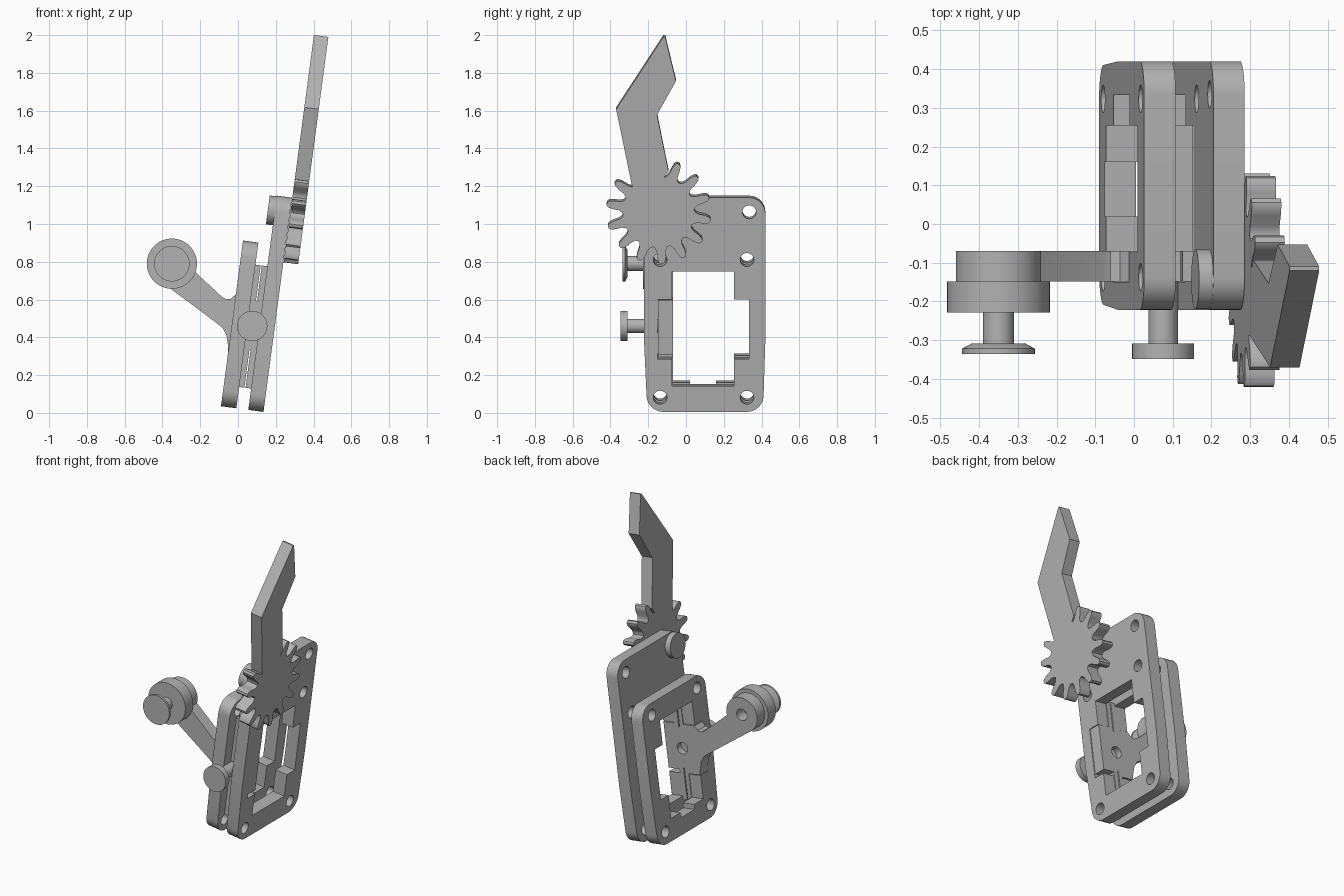
import bpy, bmesh
from math import sin, cos, pi, radians
from mathutils import Matrix, Vector

if "Cube" in bpy.data.objects:
    bpy.data.objects.remove(bpy.data.objects["Cube"])

# one plain grey for every part
grey = bpy.data.materials.new("plain grey")
grey.use_nodes = True
colour = (0.45, 0.45, 0.45, 1)
grey.diffuse_color = colour
grey.node_tree.nodes["Principled BSDF"].inputs["Base Color"].default_value = colour

TILT = Matrix.Rotation(radians(7.57), 4, 'Y')
FACE_X = Matrix(((0, 0, 1, 0), (1, 0, 0, 0), (0, 1, 0, 0), (0, 0, 0, 1)))
FACE_Y = Matrix(((1, 0, 0, 0), (0, 0, -1, 0), (0, 1, 0, 0), (0, 0, 0, 1)))


def finish(name, bm, matrix):
    """Tilt the mesh with the whole assembly, then colour and shade it."""
    bmesh.ops.transform(bm, matrix=TILT @ matrix, verts=bm.verts)
    bmesh.ops.remove_doubles(bm, verts=bm.verts, dist=0.0002)
    bmesh.ops.recalc_face_normals(bm, faces=bm.faces)
    mesh = bpy.data.meshes.new(name)
    bm.to_mesh(mesh)
    bm.free()
    mesh.materials.clear()
    mesh.materials.append(grey)
    obj = bpy.data.objects.new(name, mesh)
    bpy.context.collection.objects.link(obj)
    bpy.ops.object.select_all(action='DESELECT')
    obj.select_set(True)
    bpy.context.view_layer.objects.active = obj
    bpy.ops.object.shade_smooth_by_angle(angle=radians(35))


def slab(name, outlines, low, high, frame):
    """Flat cut part: first outline is the rim, the others are openings."""
    curve = bpy.data.curves.new(name, 'CURVE')
    curve.dimensions = '2D'
    curve.fill_mode = 'BOTH'
    curve.extrude = (high - low) / 2
    for points in outlines:
        spline = curve.splines.new('POLY')
        spline.points.add(len(points) - 1)
        for p, q in zip(spline.points, points):
            p.co = (q[0], q[1], 0, 1)
        spline.use_cyclic_u = True
    temp = bpy.data.objects.new(name, curve)
    bpy.context.collection.objects.link(temp)
    deps = bpy.context.evaluated_depsgraph_get()
    mesh = bpy.data.meshes.new_from_object(temp.evaluated_get(deps))
    bm = bmesh.new()
    bm.from_mesh(mesh)
    bpy.data.objects.remove(temp)
    bpy.data.curves.remove(curve)
    bpy.data.meshes.remove(mesh)
    finish(name, bm, frame @ Matrix.Translation((0, 0, (low + high) / 2)))


def disc(name, a, b, low, high, r1, frame, r2=None):
    bm = bmesh.new()
    bmesh.ops.create_cone(bm, cap_ends=True, segments=48, radius1=r1,
                          radius2=r1 if r2 is None else r2, depth=high - low)
    finish(name, bm, frame @ Matrix.Translation((a, b, (low + high) / 2)))


def arc(a, b, r, start=0, end=360, steps=32):
    return [(a + r * cos(radians(start + (end - start) * i / steps)),
             b + r * sin(radians(start + (end - start) * i / steps)))
            for i in range(steps)]


def rounded(corners, r, steps=8):
    """Replace every right-angled corner by a circular arc."""
    out = []
    n = len(corners)
    for i in range(n):
        p = Vector(corners[i])
        a = p + (Vector(corners[i - 1]) - p).normalized() * r
        c = p + (Vector(corners[(i + 1) % n]) - p).normalized() * r
        for k in range(steps + 1):
            t = k / steps
            wa, wp, wc = (1 - t) ** 2, 2 * t * (1 - t) * 0.707, t * t
            q = (a * wa + p * wp + c * wc) / (wa + wp + wc)
            out.append((q.x, q.y))
    return out


def window(floor, notch):
    """Cross-shaped opening with a shallow notch in its sill."""
    w = [(-0.074, floor)]
    if notch:
        w += [(0.02, floor), (0.02, notch), (0.16, notch), (0.16, floor)]
    w += [(0.254, floor), (0.254, 0.305), (0.333, 0.305), (0.333, 0.623),
          (0.254, 0.623), (0.254, 0.774), (-0.074, 0.774),
          (-0.074, 0.623), (-0.15, 0.623), (-0.15, 0.305), (-0.074, 0.305)]
    return w


def frame_plate(name, low, high, top, notch, extra):
    rim = [(-0.205, 0.023), (0.408, 0.023), (0.42, 0.4), (0.42, top),
           (-0.222, top), (-0.222, 0.4)]
    # only the four outer corners are rounded
    shape = []
    for i, p in enumerate(rounded(rim, 0.085)):
        corner = i // 9
        if corner in (2, 5):
            if i % 9 == 4:
                shape.append(rim[corner])
        else:
            shape.append(p)
    holes = [arc(y, w, 0.036) for y in (-0.137, 0.323) for w in (0.1, 0.835)]
    holes += [arc(y, w, 0.036) for y, w in extra]
    slab(name, [shape, window(0.16, notch)] + holes, low, high, FACE_X)


# two frame plates
frame_plate("outer_frame_plate", 0.052, 0.133, 1.167, None, [(0.335, 1.09)])
frame_plate("inner_frame_plate", -0.094, -0.012, 0.908, 0.128, [])

# toothed sector with bent lever
GY, GW, TEETH = -0.145, 1.1, 14
pitch = 360 / TEETH
half = [(-0.5, 0.188), (-0.36, 0.194), (-0.25, 0.212), (-0.2, 0.245),
        (-0.14, 0.268), (-0.06, 0.278)]
tooth = half + [(-f, r) for f, r in reversed(half[1:])]
lever = []
for k in range(TEETH - 2):
    for f, r in tooth:
        ang = radians(68 - pitch * (k + f))
        lever.append((GY + r * cos(ang), GW + r * sin(ang)))
lever += [(-0.288, 1.25), (-0.37, 1.65), (-0.12, 2.036), (-0.11, 2.036),
          (-0.053, 1.8), (-0.153, 1.62), (-0.093, 1.32)]
slab("toothed_lever", [lever], 0.135, 0.212, FACE_X)
disc("lever_pivot_head", -0.143, 1.086, 0.015, 0.053, 0.077, FACE_X)

# swinging arm with slotted spine held between the plates
RU, RW, PU, PW = -0.451, 0.737, 0.014, 0.466
arm = arc(RU, RW, 0.11, 240.6, -8)
arm += [(-0.342, 0.722), (-0.165, 0.598), (-0.14, 0.588), (-0.115, 0.595),
        (-0.095, 0.62), (-0.012, 0.62), (-0.012, 0.79), (0.016, 0.79),
        (0.016, 0.6), (0.022, 0.6), (0.022, 0.79), (0.052, 0.79),
        (0.052, 0.62), (0.13, 0.62), (0.13, 0.33), (0.052, 0.33),
        (0.052, 0.137), (0.022, 0.137), (0.022, 0.34), (0.016, 0.34),
        (0.016, 0.137), (-0.012, 0.137), (-0.012, 0.31), (-0.094, 0.31),
        (-0.1, 0.35), (-0.115, 0.4), (-0.14, 0.435), (-0.178, 0.458)]
slab("swing_arm", [arm, arc(PU, PW, 0.037), arc(RU, RW, 0.037)],
     0.07, 0.148, FACE_Y)

# pivot pin
disc("pivot_pin_shaft", PU, PW, 0.11, 0.31, 0.038, FACE_Y)
disc("pivot_pin_head", PU, PW, 0.309, 0.348, 0.08, FACE_Y)

# roller and its pin
disc("roller", RU, RW, 0.149, 0.228, 0.133, FACE_Y)
disc("roller_pin_shaft", RU, RW, 0.22, 0.311, 0.04, FACE_Y)
disc("roller_pin_flare", RU, RW, 0.309, 0.322, 0.07, FACE_Y, 0.094)
disc("roller_pin_head", RU, RW, 0.322, 0.336, 0.094, FACE_Y)
